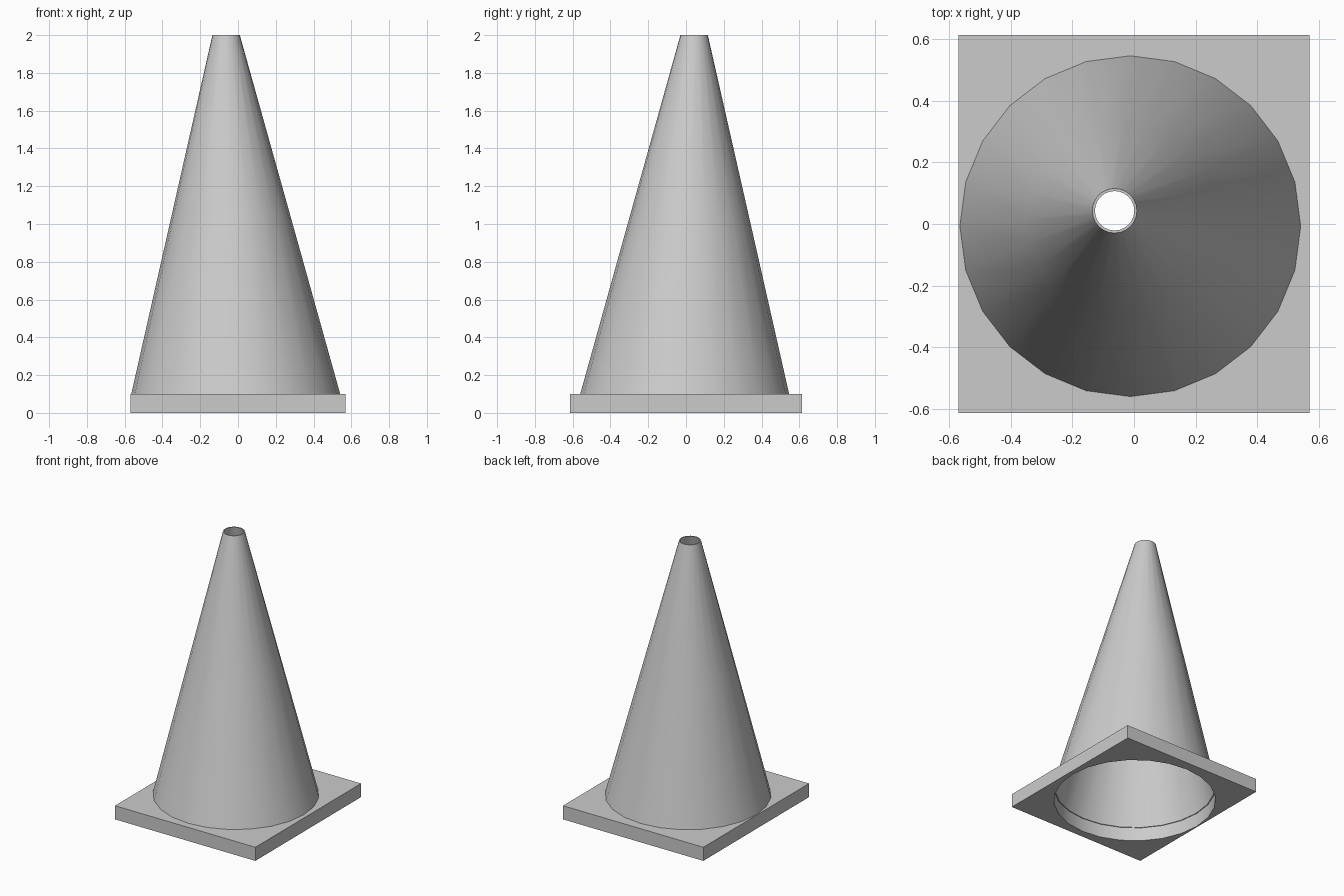
import bpy, bmesh
from math import cos, sin, tau, radians
from mathutils import Vector

default = bpy.data.objects.get("Cube")
if default:
    bpy.data.objects.remove(default)

SIDES = 24
BASE_TOP = 0.1
LOW = Vector((-0.012, -0.007, BASE_TOP))   # centre of the wide end
HIGH = Vector((-0.063, 0.043, 2.0))        # centre of the leaning tip

grey = bpy.data.materials.new("light_grey")
grey.use_nodes = True
colour = (0.6, 0.6, 0.6, 1)
grey.diffuse_color = colour
grey.node_tree.nodes["Principled BSDF"].inputs["Base Color"].default_value = colour


def ring(bm, centre, radius):
    return [bm.verts.new(centre + radius * Vector((cos(tau * i / SIDES), sin(tau * i / SIDES), 0)))
            for i in range(SIDES)]


def loop_edges(bm, verts):
    return [bm.edges.new((v, verts[i - 1])) for i, v in enumerate(verts)]


def finish(bm, name):
    bmesh.ops.recalc_face_normals(bm, faces=bm.faces)
    mesh = bpy.data.meshes.new(name)
    bm.to_mesh(mesh)
    bm.free()
    mesh.materials.append(grey)
    obj = bpy.data.objects.new(name, mesh)
    bpy.context.collection.objects.link(obj)
    bpy.ops.object.select_all(action='DESELECT')
    obj.select_set(True)
    bpy.context.view_layer.objects.active = obj
    bpy.ops.object.shade_smooth_by_angle(angle=radians(30))
    return obj


# Hollow leaning cone: up the outside, over the rim, down the inside
bm = bmesh.new()
profile = [(0, 0.553), (0.5, 0.313), (1, 0.0725), (1, 0.064), (0.5, 0.304), (0, 0.544)]
rings = [ring(bm, LOW.lerp(HIGH, t), r) for t, r in profile]
for k, lower in enumerate(rings):
    upper = rings[(k + 1) % len(rings)]
    for i in range(SIDES):
        bm.faces.new((lower[i - 1], lower[i], upper[i], upper[i - 1]))
finish(bm, "cone")

# Rectangular base plate with a round opening
bm = bmesh.new()
hx, hy = 0.57, 0.613
corners = [bm.verts.new((x, y, 0)) for x, y in ((-hx, -hy), (hx, -hy), (hx, hy), (-hx, hy))]
hole = ring(bm, Vector((LOW.x, LOW.y, 0)), 0.55)
edges = loop_edges(bm, corners) + loop_edges(bm, hole)
bmesh.ops.triangle_fill(bm, use_beauty=True, edges=edges)
top = bmesh.ops.extrude_face_region(bm, geom=bm.faces[:], use_keep_orig=True)
bmesh.ops.translate(bm, vec=(0, 0, BASE_TOP),
                    verts=[g for g in top["geom"] if isinstance(g, bmesh.types.BMVert)])
finish(bm, "base_plate")
